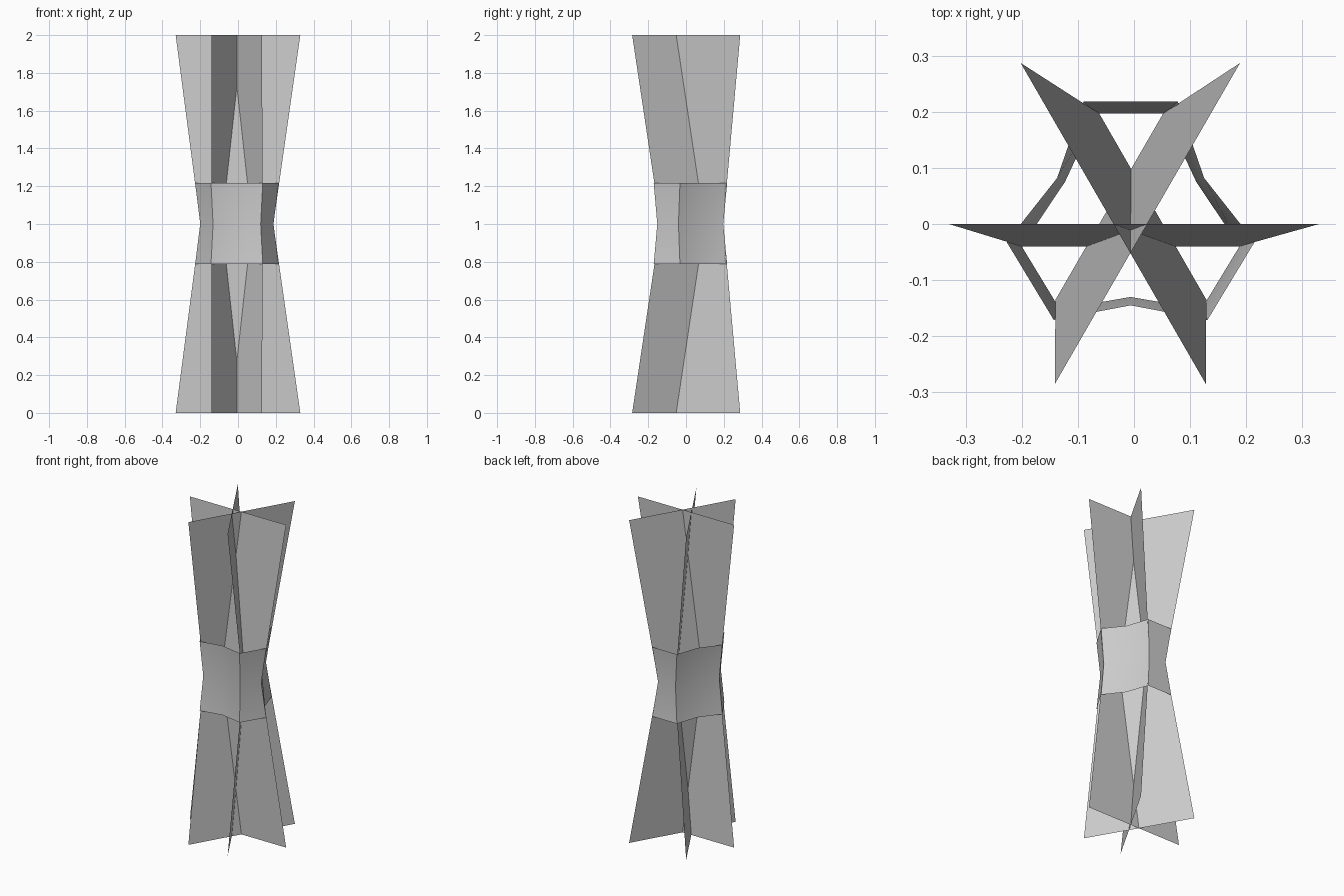
import bpy

if "Cube" in bpy.data.objects:
    bpy.data.objects.remove(bpy.data.objects["Cube"])


def sheet(name, rows, closed=False):
    """Surface through rows of points, one row per height."""
    n = len(rows[0])
    verts = [p for row in rows for p in row]
    faces = []
    for r in range(len(rows) - 1):
        for i in range(n if closed else n - 1):
            j = (i + 1) % n
            faces.append((r * n + i, r * n + j, (r + 1) * n + j, (r + 1) * n + i))
    mesh = bpy.data.meshes.new(name)
    mesh.from_pydata(verts, [], faces)
    mesh.update()
    obj = bpy.data.objects.new(name, mesh)
    bpy.context.collection.objects.link(obj)
    return obj


def at(points, z):
    return [(x, y, z) for x, y in points]


# Three crossing panels: outline at the ends, outline at the waist
panels = {
    "cross_panel": ([(-0.33, 0), (0.33, 0)], [(-0.199, -0.04), (0.187, -0.04)]),
    "left_back_panel": ([(-0.202, 0.287), (0.128, -0.285)], [(-0.062, 0.197), (0.129, -0.135)]),
    "right_back_panel": ([(0.189, 0.287), (-0.141, -0.285)], [(0.052, 0.197), (-0.14, -0.135)]),
}
for name, (end, waist) in panels.items():
    sheet(name, [at(end, 0), at(waist, 1), at(end, 2)])

# Band wrapped round the waist; half outline (right side), mirrored about MID
MID = -0.006


def ring(half):
    right = [(MID + x, y) for x, y in half]
    left = [(MID - x, y) for x, y in reversed(half) if x > 0]
    return right + left


rim = ring([(0, -0.145), (0.137, -0.171), (0.221, -0.032), (0.131, 0.082), (0.084, 0.218)])
waist = ring([(0, -0.130), (0.126, -0.152), (0.194, -0.04), (0.117, 0.075), (0.060, 0.197)])
band = sheet("waist_band", [at(rim, 0.787), at(waist, 1.0), at(rim, 1.217)], closed=True)

bpy.ops.object.select_all(action='DESELECT')
band.select_set(True)
bpy.context.view_layer.objects.active = band
bpy.ops.object.shade_smooth_by_angle(angle=0.7)
